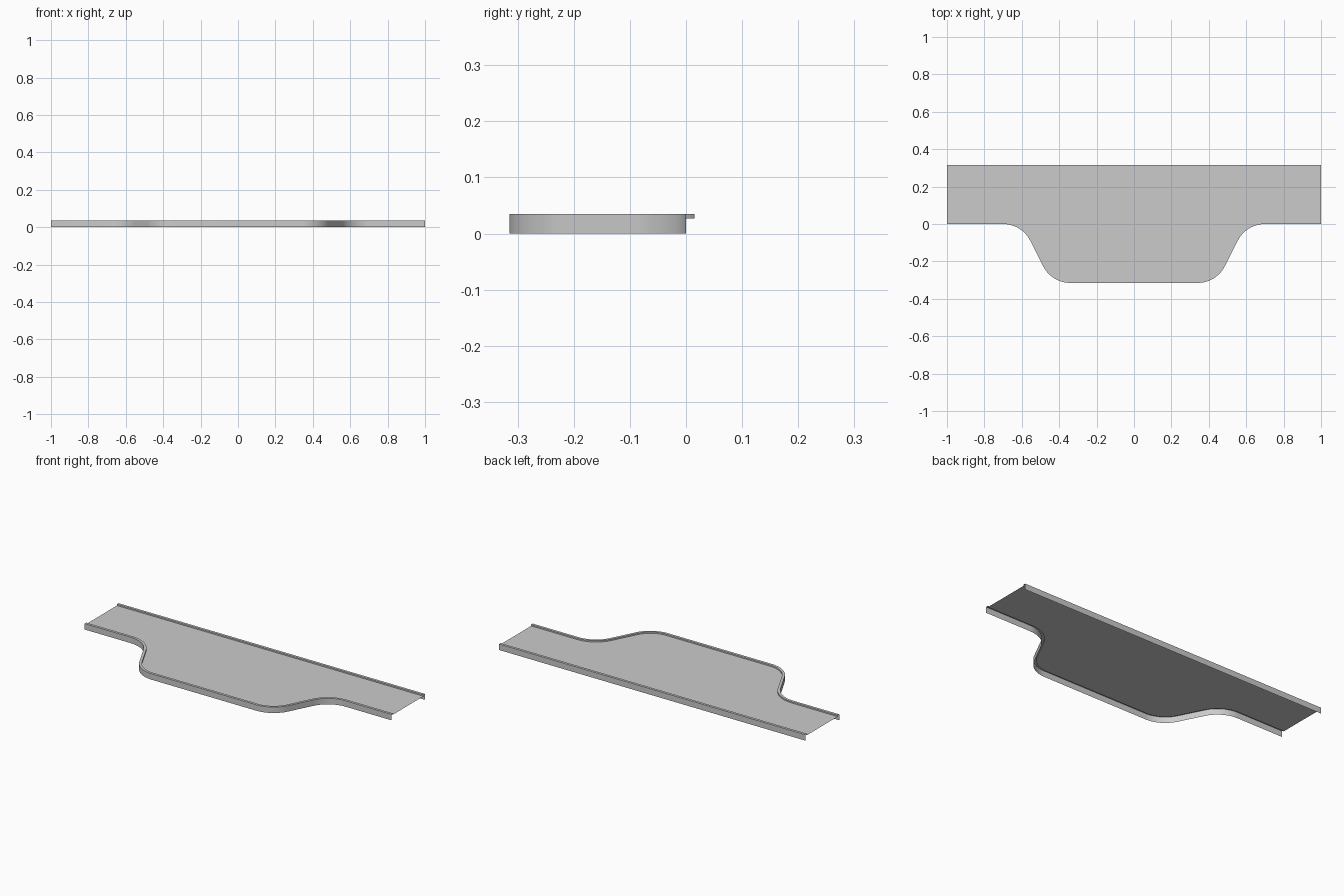
import bpy, math
from mathutils import Vector

if "Cube" in bpy.data.objects:
    bpy.data.objects.remove(bpy.data.objects["Cube"])

HALF, DEPTH, LIP = 1.0, 0.315, 0.015    # half length, front/back extent, rim width
TOP, FLOOR = 0.035, 0.027               # rim top and deck heights
RUN, FALL = 0.16, 0.315                 # slope of the bay sides
ANGLE = math.atan2(FALL, RUN)
TAN = 0.1                               # fillet tangent length
R = TAN / math.tan(ANGLE / 2)
OUT_X, IN_X = 0.60 + TAN, 0.44 - TAN    # arc start points on the straights
SEG = 14


def half_path():
    """Right half of the front outline as (point, inward normal)."""
    pts = [(Vector((IN_X, -DEPTH)), Vector((0, 1)))]
    for i in range(1, SEG + 1):
        a = ANGLE * i / SEG
        n = Vector((-math.sin(a), math.cos(a)))
        pts.append((Vector((IN_X, -DEPTH + R)) - n * R, n))
    for i in range(SEG + 1):
        a = ANGLE * (1 - i / SEG)
        n = Vector((-math.sin(a), math.cos(a)))
        pts.append((Vector((OUT_X, -R)) + n * R, n))
    pts.append((Vector((HALF, 0)), Vector((0, 1))))
    return pts


def strip(name, rows):
    """Open sheet lofted through equal-length rows of points."""
    n = len(rows[0])
    verts = [p for row in rows for p in row]
    faces = [(r * n + i, r * n + i + 1, (r + 1) * n + i + 1, (r + 1) * n + i)
             for r in range(len(rows) - 1) for i in range(n - 1)]
    me = bpy.data.meshes.new(name)
    me.from_pydata(verts, [], faces)
    ob = bpy.data.objects.new(name, me)
    bpy.context.collection.objects.link(ob)
    bpy.ops.object.select_all(action='DESELECT')
    ob.select_set(True)
    bpy.context.view_layer.objects.active = ob
    bpy.ops.object.shade_smooth_by_angle(angle=math.radians(30))
    return ob


right = half_path()
left = [(Vector((-p.x, p.y)), Vector((-n.x, n.y))) for p, n in reversed(right)]
path = left + right


def offset(d, z):
    return [(*(p + n * d), z) for p, n in path]


inner = offset(LIP, FLOOR)


def back(y, z):
    return [(-HALF, y, z), (HALF, y, z)]


# front rim following the bay outline
strip("front_rim", [offset(0, 0), offset(0, TOP), offset(LIP, TOP), inner])

# thin deck between the rims
strip("deck", [inner, [(x, DEPTH - LIP, FLOOR) for x, y, z in inner]])

# straight back rim
strip("back_rim", [back(DEPTH - LIP, FLOOR), back(DEPTH - LIP, TOP),
                   back(DEPTH, TOP), back(DEPTH, 0)])
